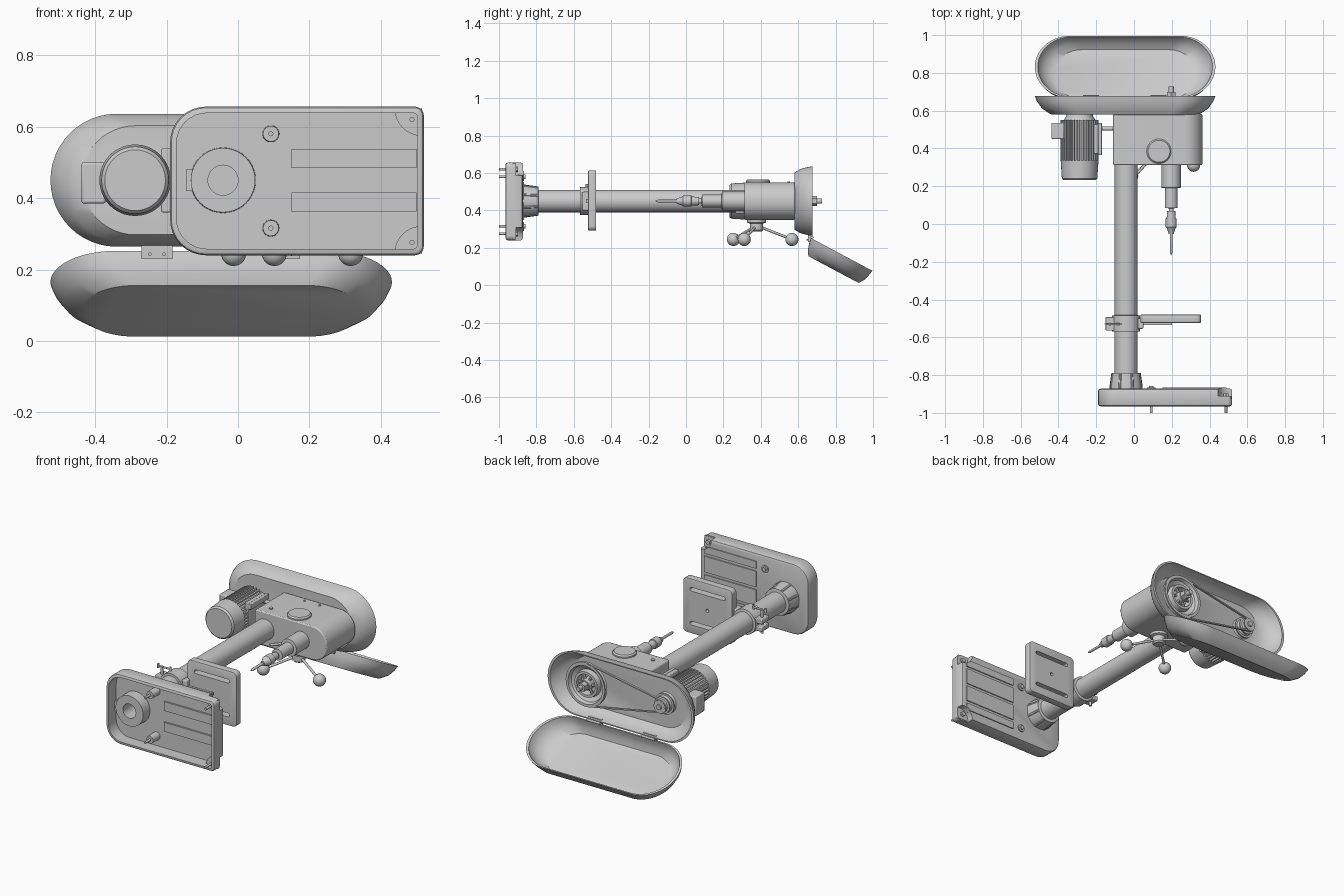
import bpy, bmesh, math
from math import pi, sin, cos
from mathutils import Vector, Matrix

if "Cube" in bpy.data.objects:
    bpy.data.objects.remove(bpy.data.objects["Cube"])

ZC = 0.45                      # common axis height
COL, SPX, MOX = -0.042, 0.197, -0.288   # column, spindle and motor x


def finish(bm, name, bevel=0, seg=2):
    bmesh.ops.remove_doubles(bm, verts=bm.verts, dist=1e-5)
    bmesh.ops.recalc_face_normals(bm, faces=bm.faces)
    me = bpy.data.meshes.new(name)
    bm.to_mesh(me)
    bm.free()
    ob = bpy.data.objects.new(name, me)
    bpy.context.collection.objects.link(ob)
    if bevel:
        m = ob.modifiers.new("bevel", 'BEVEL')
        m.width, m.segments, m.limit_method = bevel, seg, 'ANGLE'
        m.angle_limit = 0.7
    return ob


def loft(name, rings, caps=True, closed=False, **kw):
    bm = bmesh.new()
    vs = [[bm.verts.new(p) for p in r] for r in rings]
    n = len(vs[0])
    pairs = list(zip(vs, vs[1:])) + ([(vs[-1], vs[0])] if closed else [])
    for a, b in pairs:
        for i in range(n):
            bm.faces.new((a[i], a[(i + 1) % n], b[(i + 1) % n], b[i]))
    if caps and not closed:
        bm.faces.new(vs[0])
        bm.faces.new(vs[-1])
    return finish(bm, name, **kw)


def prism(name, pts, y0, y1, **kw):
    return loft(name, [[(x, y, z) for x, z in pts] for y in (y0, y1)], **kw)


def lathe(name, prof, cx, cz=ZC, n=40, closed=False, axis='Y'):
    def p(r, h, a):
        if axis == 'Y':
            return (cx + r * cos(a), h, cz + r * sin(a))
        return (cx + r * cos(a), cz + r * sin(a), h)   # z axis: cz is y
    rings = [[p(max(r, 1e-4), h, 2 * pi * i / n) for i in range(n)] for r, h in prof]
    return loft(name, rings, closed=closed)


def box(name, x, y, z, bevel=0):
    return prism(name, [(x[0], z[0]), (x[1], z[0]), (x[1], z[1]), (x[0], z[1])], y[0], y[1], bevel=bevel)


def rod(name, a, b, r, n=16, r2=None):
    a, b = Vector(a), Vector(b)
    bm = bmesh.new()
    m = Matrix.Translation((a + b) / 2) @ (b - a).to_track_quat('Z', 'Y').to_matrix().to_4x4()
    bmesh.ops.create_cone(bm, cap_ends=True, segments=n, radius1=r, radius2=r2 or r, depth=(b - a).length, matrix=m)
    return finish(bm, name)


def rrect(x0, x1, z0, z1, left, right, seg=8):
    pts = []
    for k, (x, z, sx, sz, r) in enumerate([(x1, z1, -1, -1, right), (x0, z1, 1, -1, left),
                                           (x0, z0, 1, 1, left), (x1, z0, -1, 1, right)]):
        for i in range(seg + 1):
            a = pi / 2 * (k + i / seg)
            pts.append((x + sx * r + r * cos(a), z + sz * r + r * sin(a)))
    return pts


def cut(ob, *cutters):
    bpy.context.view_layer.objects.active = ob
    for c in cutters:
        c.hide_render = True
        m = ob.modifiers.new("cut", 'BOOLEAN')
        m.object, m.operation, m.solver = c, 'DIFFERENCE', 'EXACT'
        bpy.ops.object.modifier_apply(modifier=m.name)
        bpy.data.objects.remove(c)


# hollow base plate with corner pockets and grooved work surface
base = prism("base", rrect(-0.19, 0.52, 0.24, 0.656, 0.1, 0.025), -0.965, -0.872, bevel=0.012)
bpy.context.view_layer.objects.active = base
bpy.ops.object.modifier_apply(modifier="bevel")
cut(base, prism("cutter", rrect(-0.172, 0.502, 0.258, 0.638, 0.085, 0.012), -1, -0.892))
panel = box("work_panel", (0.15, 0.49), (-0.895, -0.866), (0.29, 0.61), 0)
cutters = [box("cutter", (0.14, 0.51), (-0.878, -0.85), (z - 0.008, z + 0.008)) for z in (0.34, 0.45, 0.56)]
cut(panel, *cutters)
for s in (1, -1):
    zc = 0.448 + s * 0.208
    pocket = lambda: lathe("cutter", [(0.07, -0.912), (0.07, -0.84)], 0.515, zc)
    cut(base, pocket())
    cut(panel, pocket())
    arc = [(0.515 - cos(t * pi / 16), -s * sin(t * pi / 16)) for t in range(9)]
    q = lambda r: [(0.515 + (x - 0.515) * r, zc - s * 0.005 + z * r) for x, z in arc]
    prism("corner_pocket_floor", q(0.075) + [(0.515, zc - s * 0.005)], -0.925, -0.91)
    prism("corner_pocket_wall", q(0.077) + q(0.069)[::-1], -0.925, -0.88)
    box("under_rib", (0.15, 0.5), (-0.905, -0.885), (ZC + s * 0.061 - 0.027, ZC + s * 0.061 + 0.027))
    zb = 0.448 + s * 0.132
    lathe("bolt_boss", [(0.024, -0.88), (0.022, -0.955), (0.008, -0.955)], 0.092, zb, 24)
    lathe("bolt_washer", [(0.022, -0.875), (0.022, -0.866), (0.012, -0.866), (0.012, -0.858)], 0.092, zb, 24)
    for x, z, top in ((0.092, zb, -0.86), (0.487, 0.448 + s * 0.172, -0.9)):
        rod("anchor_bolt", (x, -1, z), (x, top, z), 0.007)
    rod("anchor_bolt_head", (0.487, -0.912, 0.448 + s * 0.172), (0.487, -0.897, 0.448 + s * 0.172), 0.014, 6)

# column, socket and underside boss
cut(base, lathe("cutter", [(0.045, -1), (0.045, -0.8)], COL))
lathe("base_boss", [(0.092, -0.88), (0.09, -0.955), (0.042, -0.955), (0.042, -0.88)], COL, closed=True)
box("boss_key", (-0.145, -0.125), (-0.945, -0.88), (0.42, 0.48))
lathe("column_socket", [(0.088, -0.875), (0.088, -0.86), (0.078, -0.79), (0.055, -0.787), (0.055, -0.875)], COL, closed=True)
for i in range(8):
    a = i * pi / 4 + pi / 8
    c, s = cos(a), sin(a)
    rod("socket_rib", (COL + 0.084 * c, -0.872, ZC + 0.084 * s), (COL + 0.074 * c, -0.795, ZC + 0.074 * s), 0.009, 8)
lathe("column", [(0.06, -0.9), (0.06, 0.33), (0.043, 0.33), (0.043, -0.9)], COL, closed=True)

# work table, collar and clamp
table = prism("table", rrect(0.035, 0.356, 0.292, 0.614, 0.025, 0.025), -0.523, -0.48, bevel=0.004)
bpy.context.view_layer.objects.active = table
bpy.ops.object.modifier_apply(modifier="bevel")
cut(table, *[prism("cutter", rrect(0.08, 0.31, z - 0.011, z + 0.011, 0.01, 0.01), -0.6, -0.4) for z in (0.353, 0.553)],
    lathe("cutter", [(0.01, -0.6), (0.01, -0.4)], SPX, 0.453))
lathe("table_collar", [(0.074, -0.568), (0.074, -0.485), (0.059, -0.482), (0.059, -0.568)], COL, closed=True)
box("table_arm", (0.02, 0.05), (-0.555, -0.5), (0.40, 0.50), 0.006)
box("table_rib", (0.04, 0.2), (-0.535, -0.515), (0.44, 0.46))
for s in (1, -1):
    box("clamp_ear", (-0.15, -0.09), (-0.565, -0.492), (ZC + s * 0.022 - 0.014, ZC + s * 0.022 + 0.014), 0.004)
rod("clamp_screw", (-0.127, -0.53, 0.39), (-0.127, -0.53, 0.53), 0.008)
rod("clamp_handle", (-0.15, -0.53, 0.528), (-0.07, -0.53, 0.528), 0.005)
for x in (-0.15, -0.07):
    rod("clamp_handle_end", (x, -0.53, 0.515), (x, -0.53, 0.541), 0.006)

# head casting with dial and screws
prism("head", rrect(-0.11, 0.362, 0.35, 0.55, 0.012, 0.095, 12), 0.312, 0.582, bevel=0.006)
lathe("head_dial", [(0.065, 0.54), (0.065, 0.558), (0.058, 0.566), (0, 0.566)], 0.132, 0.385, axis='Z')
for x, y, r in ((-0.042, 0.37, 0.011), (0.05, 0.55, 0.006), (0.15, 0.55, 0.006)):
    rod("head_screw", (x, y, 0.54), (x, y, 0.556), r)
rod("depth_lever", (0.02, 0.27, 0.39), (0.06, 0.315, 0.39), 0.007)

# feed handle hub with three ball levers
HX, HY = 0.135, 0.377
lathe("feed_hub", [(0.05, 0.36), (0.05, 0.335), (0.036, 0.33), (0.036, 0.295), (0.028, 0.287), (0, 0.287)], HX, HY, axis='Z')
for deg in (-20, 100, 220):
    c, s = cos(math.radians(deg)), sin(math.radians(deg))
    tip = (HX + 0.192 * c, HY + 0.192 * s, 0.245)
    rod("feed_lever", (HX + 0.02 * c, HY + 0.02 * s, 0.312), tip, 0.007)
    bm = bmesh.new()
    bmesh.ops.create_uvsphere(bm, u_segments=24, v_segments=14, radius=0.035, matrix=Matrix.Translation(tip))
    finish(bm, "feed_ball")

# quill, chuck and drill bit
lathe("quill", [(0, 0.33), (0.051, 0.33), (0.051, 0.192), (0.034, 0.19), (0.034, 0.085), (0.013, 0.083),
                (0.013, 0.068), (0, 0.068)], SPX)
lathe("chuck", [(0, 0.07), (0.022, 0.07), (0.024, 0.03), (0.029, 0.028), (0.029, -0.015), (0.024, -0.02),
                (0.013, -0.052), (0, -0.052)], SPX, n=32)
lathe("drill_bit", [(0, -0.04), (0.0075, -0.04), (0.0075, -0.15), (0, -0.166)], SPX, n=12)

# motor: cap, finned body, junction box and slide mount
lathe("motor_cap", [(0, 0.232), (0.085, 0.232), (0.094, 0.242), (0.1, 0.335), (0, 0.335)], MOX)
fins = []
for i in range(32):
    for k, r in ((0, 0.088), (0.5, 0.088), (0.55, 0.1), (0.95, 0.1)):
        a = 2 * pi * (i + k) / 32
        fins.append((MOX + r * cos(a), ZC + r * sin(a)))
prism("motor_body", fins, 0.335, 0.55)
lathe("motor_flange", [(0, 0.545), (0.088, 0.545), (0.07, 0.572), (0.07, 0.585), (0, 0.585)], MOX)
box("junction_box", (-0.438, -0.37), (0.45, 0.535), (0.385, 0.5), 0.006)
box("motor_mount", (-0.215, -0.188), (0.37, 0.53), (0.36, 0.54), 0.004)
for s in (1, -1):
    box("mount_foot", (-0.19, -0.17), (0.365, 0.535), (ZC + s * 0.075 - 0.016, ZC + s * 0.075 + 0.016), 0.003)
    rod("motor_slide_rod", (-0.2, 0.505, ZC + s * 0.055), (-0.1, 0.505, ZC + s * 0.055), 0.011)


# belt housing and its open lid: tapered stadium shells
def shell(name, origin, v, w, depth):
    prof = [(1, 0), (0.975, 0.3), (0.92, 0.68), (0.82, 1), (0.79, 0.9), (0.89, 0.6), (0.945, 0.28), (0.968, 0)]
    rings = []
    for s, d in prof:
        ring = []
        for e in (0, 1):
            for i in range(25):
                a = -pi / 2 + pi * i / 24 + e * pi
                u = (0.293 * (1 - 2 * e) + 0.185 * cos(a)) * s
                ring.append(Vector(origin) + Vector((u, 0, 0)) + Vector(v) * (0.186 * sin(a) * s) + Vector(w) * d * depth)
        rings.append(ring)
    bm = bmesh.new()
    vs = [[bm.verts.new(p) for p in r] for r in rings]
    n = len(vs[0])
    for k in range(len(vs)):
        a, b = vs[k], vs[(k + 1) % len(vs)]
        if k == 3:      # floor is closed by the two caps instead
            bm.faces.new(a)
            bm.faces.new(b)
            continue
        for i in range(n):
            bm.faces.new((a[i], a[(i + 1) % n], b[(i + 1) % n], b[i]))
    return finish(bm, name)


shell("belt_housing", (-0.047, 0.677, ZC), (0, 0, 1), (0, -1, 0), 0.097)
shell("belt_lid", (-0.047, 0.832, 0.165), (0, 0.882, -0.47), (0, -0.47, -0.882), 0.092)
for x in (-0.227, 0.13):
    rod("hinge_pin", (x - 0.043, 0.674, 0.257), (x + 0.043, 0.674, 0.257), 0.008)
    box("hinge_leaf", (x - 0.043, x + 0.043), (0.652, 0.666), (0.23, 0.275))
    for dx in (-0.02, 0.02):
        rod("hinge_screw", (x + dx, 0.645, 0.243), (x + dx, 0.655, 0.243), 0.005, 8)

# stepped pulleys
lathe("spindle_pulley", [(0, 0.588), (0.075, 0.588), (0.075, 0.612), (0.1, 0.614), (0.1, 0.636), (0.128, 0.638), (0.122, 0.647),
                         (0.128, 0.66), (0.112, 0.66), (0.105, 0.64), (0.08, 0.625), (0.075, 0.655), (0.06, 0.655),
                         (0.055, 0.615), (0.034, 0.615), (0.03, 0.668), (0, 0.668)], SPX, n=48)
for i in range(6):
    a = i * pi / 3
    rod("pulley_spoke", (SPX + 0.025 * cos(a), 0.64, ZC + 0.025 * sin(a)), (SPX + 0.062 * cos(a), 0.635, ZC + 0.062 * sin(a)), 0.008, 8)
rod("spindle_nut", (SPX, 0.66, ZC), (SPX, 0.7, ZC), 0.027, 6)
rod("spindle_end", (SPX, 0.69, ZC), (SPX, 0.727, ZC), 0.014)
lathe("motor_pulley", [(0, 0.588), (0.062, 0.588), (0.056, 0.6), (0.062, 0.612), (0.05, 0.612), (0.045, 0.624), (0.05, 0.636),
                       (0.038, 0.638), (0.033, 0.648), (0.038, 0.66), (0.015, 0.66), (0.015, 0.67), (0, 0.67)], MOX, n=36)


# drive belt wrapped around both pulleys
def wrap(off):
    R, r = 0.126 + off, 0.035 + off
    phi = math.acos((R - r) / (SPX - MOX))
    pts = []
    for cx, rad, a0, a1 in ((SPX, R, phi - pi, pi - phi), (MOX, r, pi - phi, pi + phi)):
        for i in range(25):
            a = a0 + (a1 - a0) * i / 24
            pts.append((cx + rad * cos(a), ZC + rad * sin(a)))
    return pts


loft("drive_belt", [[(x, y, z) for x, z in wrap(o)] for o, y in ((0.004, 0.643), (0.004, 0.655), (-0.003, 0.655), (-0.003, 0.643))],
     closed=True)

# smooth shading with sharp edges kept
for ob in bpy.context.scene.objects:
    ob.select_set(ob.type == 'MESH')
bpy.ops.object.shade_smooth_by_angle(angle=math.radians(35))
